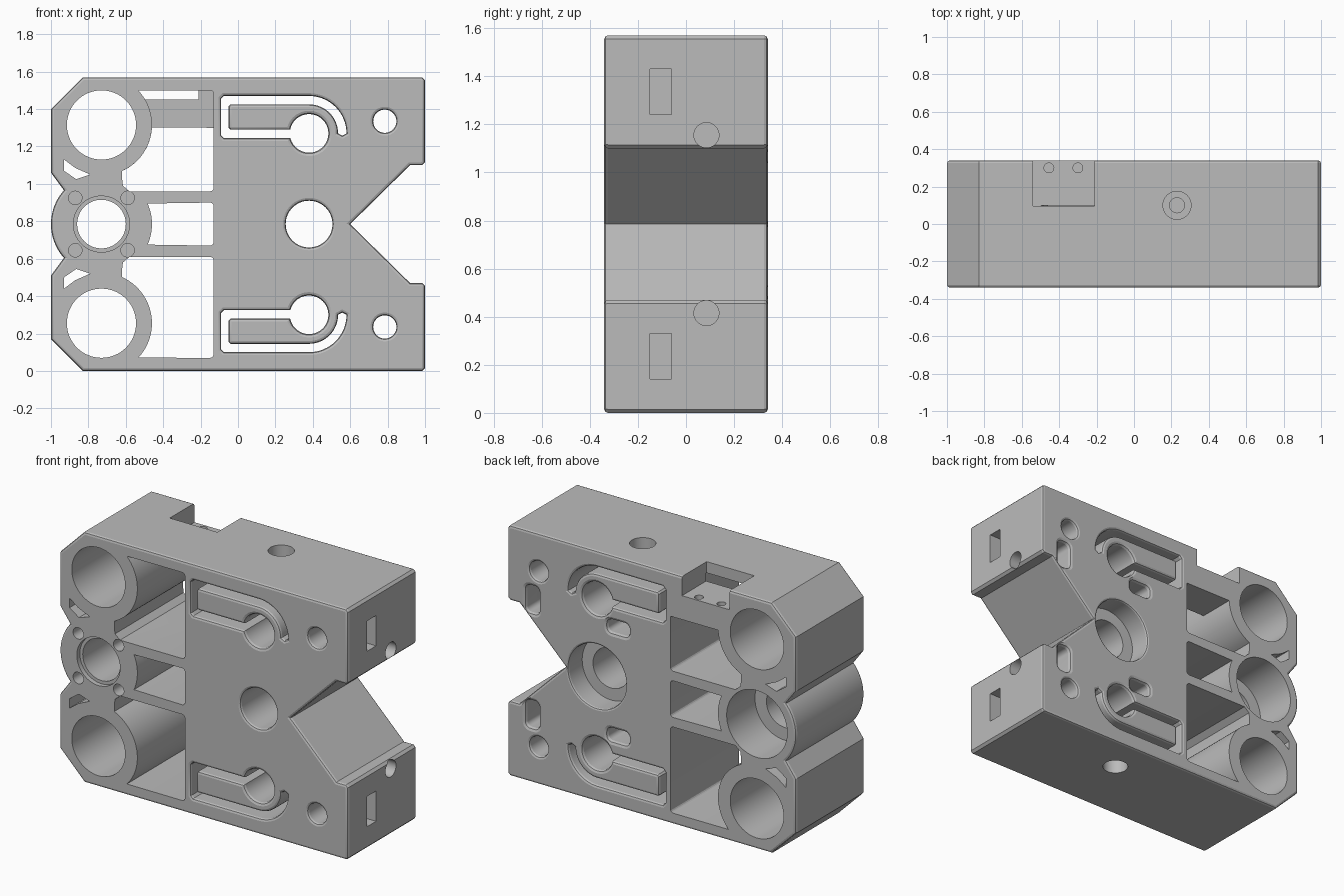
import bpy
import bmesh
from math import sin, cos, pi, radians
from mathutils import Vector

cube = bpy.data.objects.get("Cube")
if cube:
    bpy.data.objects.remove(cube, do_unlink=True)

HEIGHT, HALF, OUT = 1.57, 0.34, 0.37
MID = HEIGHT / 2
TUBE_X, TUBE_Z, TUBE_R = -0.73, 1.315, 0.27
CLAMP_X, CLAMP_Z = 0.38, 1.27


def arc(cx, cz, r, start, end, steps=16):
    angles = [radians(start + (end - start) * i / steps) for i in range(steps + 1)]
    return [(cx + r * cos(a), cz + r * sin(a)) for a in angles]


def circle(cx, cz, r):
    return arc(cx, cz, r, 0, 360, 64)[:-1]


def rounded(x0, x1, z0, z1, r):
    return (arc(x1 - r, z1 - r, r, 0, 90, 6) + arc(x0 + r, z1 - r, r, 90, 180, 6)
            + arc(x0 + r, z0 + r, r, 180, 270, 6) + arc(x1 - r, z0 + r, r, 270, 360, 6))


def mirrored(profile):
    return [(x, HEIGHT - z) for x, z in profile]


def offset(profile, distance):
    """Grow a counter-clockwise outline by a mitred distance."""
    result = []
    for i, point in enumerate(profile):
        p = Vector(point)
        a = (p - Vector(profile[i - 1])).normalized()
        b = (Vector(profile[(i + 1) % len(profile)]) - p).normalized()
        na, nb = Vector((a.y, -a.x)), Vector((b.y, -b.x))
        result.append(p + (na + nb) * distance / max(1 + na.dot(nb), 0.4))
    return result


def prism(name, profile, rings, axis="y"):
    """Loft an outline through (depth, offset) rings along an axis."""
    area = sum(profile[i - 1][0] * p[1] - p[0] * profile[i - 1][1]
               for i, p in enumerate(profile))
    if area < 0:
        profile = profile[::-1]
    place = {"y": lambda a, b, d: (a, d, b),
             "x": lambda a, b, d: (d, a, b),
             "z": lambda a, b, d: (a, b, d)}[axis]
    bm = bmesh.new()
    loops = [[bm.verts.new(place(a, b, d)) for a, b in offset(profile, o)]
             for d, o in rings]
    n = len(profile)
    for low, high in zip(loops, loops[1:]):
        for i in range(n):
            j = (i + 1) % n
            bm.faces.new((low[i], low[j], high[j], high[i]))
    bm.faces.new(loops[0])
    bm.faces.new(loops[-1])
    bmesh.ops.recalc_face_normals(bm, faces=bm.faces)
    mesh = bpy.data.meshes.new(name)
    bm.to_mesh(mesh)
    bm.free()
    obj = bpy.data.objects.new(name, mesh)
    bpy.context.collection.objects.link(obj)
    return obj


def fillet(side, size):
    """Rings for a rounded rim on the front (-1) or back (1) face."""
    return [(side * HALF, size), (side * (HALF - size * 0.3), abs(size) * 0.3),
            (side * (HALF - size), 0)]


cutters = []


def cut(profile, rings, axis="y"):
    obj = prism("cutter", profile, rings, axis)
    obj.hide_render = True
    cutters.append(obj)


def through(profile, rim=0.0):
    if rim:
        cut(profile, [(-OUT, rim)] + fillet(-1, rim) + fillet(1, rim)[::-1] + [(OUT, rim)])
    else:
        cut(profile, [(-OUT, 0), (OUT, 0)])


def pocket(profile, floor, rim=0.02):
    cut(profile, [(floor, 0)] + fillet(1, rim)[::-1] + [(OUT, rim)])


def straight(profile, start, end, axis="y"):
    cut(profile, [(start, 0), (end, 0)], axis)


# Body outline: chamfered corners, round middle tube, V notch
soft = 0.015
upper_right = [(0.6, MID), (0.92, 1.1), (1 - soft, 1.1), (1, 1.1 + soft),
               (1, HEIGHT - soft), (1 - soft, HEIGHT)]
upper_left = [(-0.83, HEIGHT), (-1, 1.4), (-1, 1.06)]
outline = (upper_right + upper_left + arc(TUBE_X, MID, TUBE_R, 138, 222, 24)
           + mirrored(upper_left)[::-1] + mirrored(upper_right[1:])[::-1])
body_rings = []
for side in (-1, 1):
    edge = [(side * HALF, -soft), (side * (HALF - soft * 0.3), -soft * 0.3),
            (side * (HALF - soft), 0)]
    body_rings += edge if side < 0 else edge[::-1]
body = prism("mount_block", outline, body_rings)

# Side cavities following the tube walls
foot = [(-0.62, 1.03), (-0.615, 0.99), (-0.58, 0.96)]
corner = arc(-0.15, 0.98, 0.02, 270, 360, 4)
roof = arc(-0.15, 1.48, 0.02, 0, 90, 4)
full_cavity = corner + roof + arc(TUBE_X, TUBE_Z, TUBE_R, 43, -66, 24) + foot
low_cavity = corner + [(-0.13, 1.3)] + arc(TUBE_X, TUBE_Z, TUBE_R, -3, -66) + foot
straight(full_cavity, -OUT, 0.1)
straight(low_cavity, 0, OUT)
through(mirrored(full_cavity))
through(arc(-0.15, 0.88, 0.02, 0, 90, 4) + arc(TUBE_X, MID, TUBE_R, 24, -24)
        + arc(-0.15, 0.69, 0.02, 270, 360, 4))

# Middle stepped bore with screw holes
through(circle(TUBE_X, MID, 0.13))
straight(circle(TUBE_X, MID, 0.15), -OUT, -0.31)
straight(circle(TUBE_X, MID, 0.21), 0.06, OUT)
for sx in (-1, 1):
    for sz in (-1, 1):
        straight(circle(TUBE_X + sx * 0.14, MID + sz * 0.14, 0.036), -OUT, -0.2)

# Shaft bore with a bearing seat behind
cut(circle(CLAMP_X, MID, 0.125), [(-OUT, 0.015)] + fillet(-1, 0.015) + [(0.3, 0)])
pocket(circle(CLAMP_X, MID, 0.2), 0.2, 0.012)

# Features repeated above and below the middle
clamp_slot = ([(0.3, 1.245), (-0.075, 1.245), (-0.09, 1.26), (-0.09, 1.455), (-0.075, 1.47)]
              + arc(CLAMP_X, CLAMP_Z, 0.2, 90, 0) + [(0.558, 1.258)]
              + arc(CLAMP_X, CLAMP_Z, 0.155, 0, 90)
              + [(-0.04, 1.425), (-0.05, 1.415), (-0.05, 1.3), (-0.04, 1.29), (0.3, 1.29)])
gusset = [(-0.93, 1.13), (-0.93, 1.07), (-0.865, 1.025), (-0.79, 1.05), (-0.87, 1.085)]
for flip in (False, True):
    def shape(profile):
        return mirrored(profile) if flip else profile

    def level(z):
        return HEIGHT - z if flip else z

    through(shape(circle(TUBE_X, TUBE_Z, 0.185)))
    through(shape(gusset))
    through(shape(clamp_slot), 0.015)
    through(shape(circle(CLAMP_X, CLAMP_Z, 0.103)), 0.018)
    through(shape(circle(0.785, 1.335, 0.062)), 0.015)
    # Nut pockets in the back
    pocket(shape(rounded(0.16, 0.31, 1.085, 1.165, 0.03)), 0.04)
    pocket(shape(rounded(0.785, 0.875, 1.06, 1.23, 0.03)), 0.02)
    # Clamp screw from above or below, and side screw with its slot
    straight(circle(0.23, 0.1, 0.075), level(1.36), level(HEIGHT + 0.05), "z")
    straight(circle(0.23, 0.1, 0.04), level(1.05), level(1.4), "z")
    straight(shape(circle(0.085, 1.155, 0.052)), 0.6, 1.05, "x")
    straight(shape([(-0.15, 1.24), (-0.06, 1.24), (-0.06, 1.43), (-0.15, 1.43)]),
             0.88, 1.05, "x")

# Top notch at the back with two small holes
straight([(-0.54, 0.095), (-0.21, 0.095), (-0.21, OUT), (-0.54, OUT)], 1.45, 1.6, "z")
for x in (-0.455, -0.3):
    straight(circle(x, 0.3, 0.026), 1.35, 1.5, "z")

# Apply every cut, then drop the cutters
for cutter in cutters:
    mod = body.modifiers.new("cut", "BOOLEAN")
    mod.operation = "DIFFERENCE"
    mod.solver = "EXACT"
    mod.object = cutter
bpy.context.view_layer.update()
graph = bpy.context.evaluated_depsgraph_get()
finished = bpy.data.meshes.new_from_object(body.evaluated_get(graph))
body.modifiers.clear()
body.data = finished
for cutter in cutters:
    bpy.data.objects.remove(cutter, do_unlink=True)

# Single grey finish
grey = bpy.data.materials.new("plain_grey")
grey.use_nodes = True
colour = (0.5, 0.5, 0.5, 1)
grey.diffuse_color = colour
grey.node_tree.nodes["Principled BSDF"].inputs["Base Color"].default_value = colour
body.data.materials.clear()
body.data.materials.append(grey)

bpy.ops.object.select_all(action="DESELECT")
body.select_set(True)
bpy.context.view_layer.objects.active = body
bpy.ops.object.shade_smooth_by_angle(angle=radians(20))
